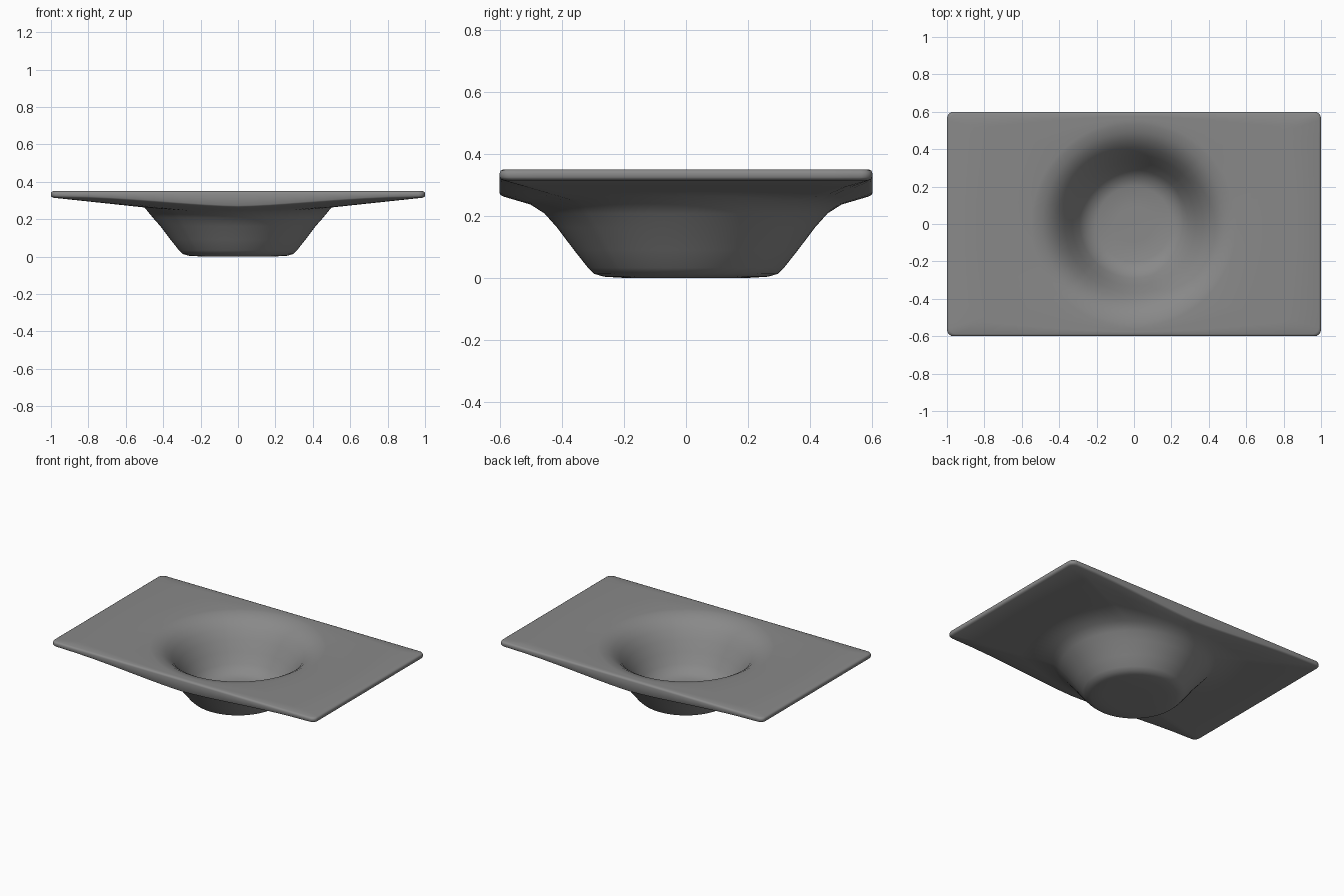
import bpy, bmesh, math

cube = bpy.data.objects.get("Cube")
if cube:
    bpy.data.objects.remove(cube)

HALF_X, HALF_Y, TOP, CORNER = 1.0, 0.6, 0.35, 0.035


def material(name, colour):
    m = bpy.data.materials.new(name)
    m.use_nodes = True
    m.diffuse_color = colour
    m.node_tree.nodes["Principled BSDF"].inputs["Base Color"].default_value = colour
    return m


def outline(per_side=18, arc=5):
    """Rounded rectangle, walked counter-clockwise from the right side."""
    pts = []
    a, b = HALF_X - CORNER, HALF_Y - CORNER
    for q, (sx, sy) in enumerate([(1, 1), (-1, 1), (-1, -1), (1, -1)]):
        for i in range(1, per_side):
            t = math.tan(math.radians(-45 + 90 * i / per_side))
            pts.append([(HALF_X, b * t), (-a * t, HALF_Y),
                        (-HALF_X, -b * t), (a * t, -HALF_Y)][q])
        for i in range(arc):
            w = math.pi / 2 * (q + i / (arc - 1))
            pts.append((sx * a + CORNER * math.cos(w), sy * b + CORNER * math.sin(w)))
    return pts


EDGE = outline()
DIRS = [math.atan2(y / HALF_Y, x / HALF_X) for x, y in EDGE]


def circle(r, z):
    return [(r * math.cos(w), r * math.sin(w), z) for w in DIRS]


def border(inset, height):
    """Outline pulled inward, with its height given by a function of x."""
    return [(x * (1 - inset / HALF_X), y * (1 - inset / HALF_Y), height(x)) for x, y in EDGE]


def blend(a, b, t):
    return [tuple(p + (q - p) * t for p, q in zip(u, v)) for u, v in zip(a, b)]


def under_edge(x):
    # the apron is deepest at the middle of the long sides
    return 0.265 + 0.052 * math.sin(min(abs(x), 1) * math.pi / 2) ** 1.5


# Inside of the bowl, then the flat deck
rings = [circle(r, z) for r, z in [
    (0.10, 0.030), (0.20, 0.034), (0.25, 0.05), (0.29, 0.095), (0.33, 0.16),
    (0.37, 0.225), (0.41, 0.28), (0.45, 0.315), (0.49, 0.337), (0.53, 0.347)]]
deck_edge = border(0.012, lambda x: TOP)
rings += [blend(circle(0.55, TOP), deck_edge, t) for t in (0, 0.33, 0.67, 1)]

# Rounded rim and apron
rings += [border(0.003, lambda x: TOP - 0.004),
          border(0, lambda x: TOP - 0.012),
          border(0, lambda x: under_edge(x) + 0.008),
          border(0.004, lambda x: under_edge(x) + 0.002)]

# Underside sweeping in to the bowl, then the outside of the bowl
under_rim = border(0.012, lambda x: under_edge(x) - 0.002)
shoulder = [(0.5 * math.cos(w), 0.5 * math.sin(w), 0.237 + 0.026 * math.cos(w) ** 2)
            for w in DIRS]
rings += [blend(under_rim, shoulder, t) for t in (0, 0.33, 0.67, 1)]
rings += [circle(r, z) for r, z in [
    (0.455, 0.208), (0.415, 0.163), (0.36, 0.09), (0.315, 0.033),
    (0.295, 0.014), (0.265, 0.005), (0.2, 0.001), (0.1, 0)]]

bm = bmesh.new()
loops = [[bm.verts.new(p) for p in ring] for ring in rings]
n = len(EDGE)
for lo, hi in zip(loops, loops[1:]):
    for i in range(n):
        j = (i + 1) % n
        bm.faces.new((lo[i], hi[i], hi[j], lo[j]))
bm.faces.new(loops[0])
bm.faces.new(loops[-1][::-1])
bmesh.ops.recalc_face_normals(bm, faces=bm.faces)

mesh = bpy.data.meshes.new("basin")
bm.to_mesh(mesh)
bm.free()
basin = bpy.data.objects.new("basin", mesh)
bpy.context.collection.objects.link(basin)
mesh.materials.append(material("grey ceramic", (0.25, 0.25, 0.25, 1)))

bpy.context.view_layer.objects.active = basin
basin.select_set(True)
bpy.ops.object.shade_smooth_by_angle(angle=math.radians(60))
